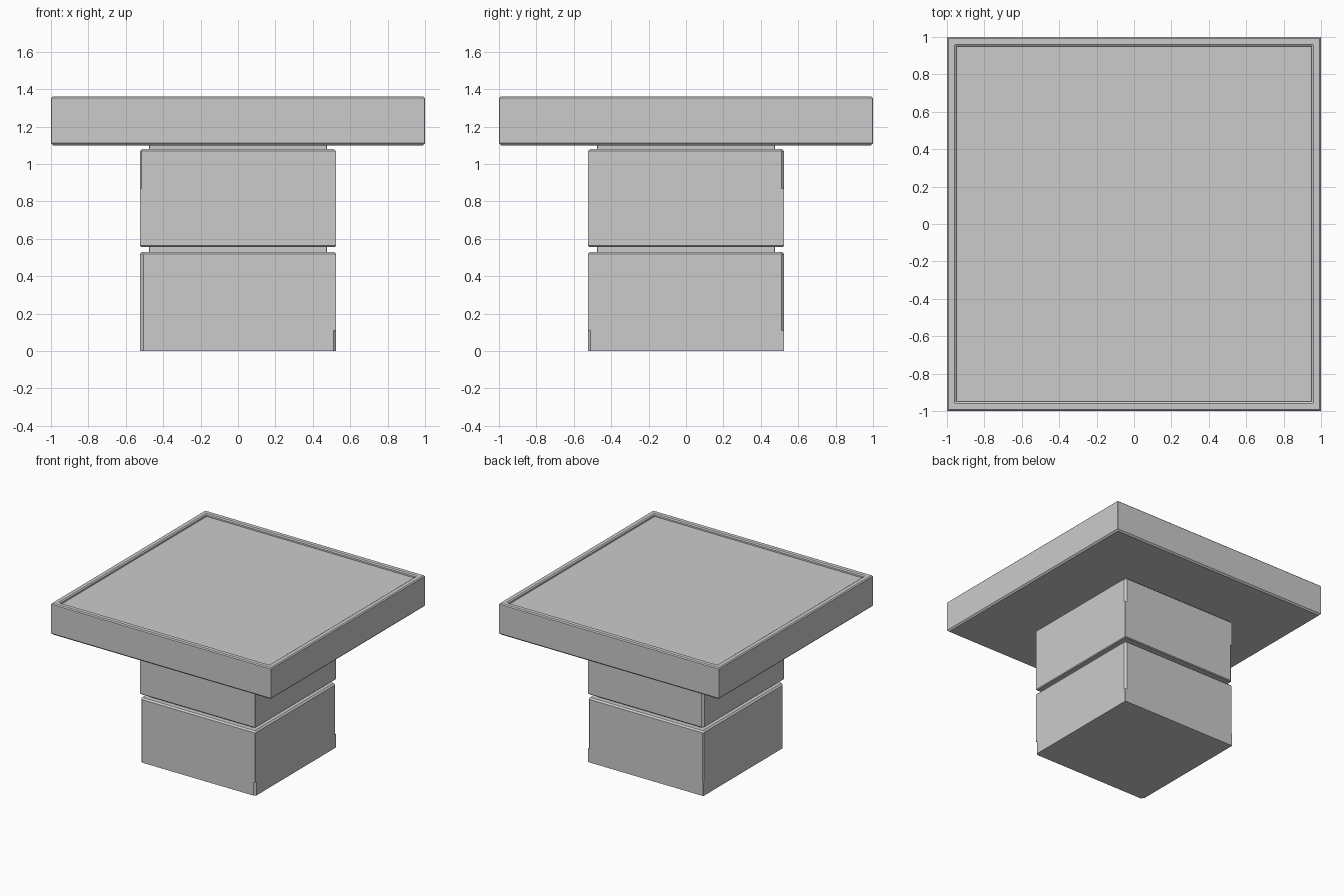
import bpy, bmesh

if "Cube" in bpy.data.objects:
    bpy.data.objects.remove(bpy.data.objects["Cube"])


def loft(name, sections):
    """Stack square sections (z, half_width, four corner chamfers) into a closed solid."""
    bm = bmesh.new()
    rings = []
    for z, h, chamfers in sections:
        ring = []
        corners = [(-1, -1), (1, -1), (1, 1), (-1, 1)]
        for i, ((sx, sy), c) in enumerate(zip(corners, chamfers)):
            c = max(c, 0.002)
            pair = [(sx * h, sy * (h - c)), (sx * (h - c), sy * h)]
            if i % 2:
                pair.reverse()
            ring += [bm.verts.new((x, y, z)) for x, y in pair]
        rings.append(ring)
    for low, high in zip(rings, rings[1:]):
        for i in range(8):
            j = (i + 1) % 8
            bm.faces.new((low[i], low[j], high[j], high[i]))
    bm.faces.new(rings[0][::-1])
    bm.faces.new(rings[-1])
    bmesh.ops.recalc_face_normals(bm, faces=bm.faces[:])
    mesh = bpy.data.meshes.new(name)
    bm.to_mesh(mesh)
    bm.free()
    obj = bpy.data.objects.new(name, mesh)
    bpy.context.collection.objects.link(obj)
    return obj


sharp = (0, 0, 0, 0)

# Lower pedestal block, with worn chamfers on its vertical edges
worn_low = (0.02, 0.015, 0, 0)
worn_high = (0.02, 0, 0.015, 0.006)
loft("lower_block", [
    (0.0, 0.525, worn_low), (0.11, 0.525, worn_low),
    (0.11, 0.525, worn_high), (0.518, 0.525, worn_high),
    (0.53, 0.513, worn_high)])

# Upper pedestal block
worn_low = (0, 0, 0, 0.015)
worn_high = (0.008, 0, 0.015, 0)
loft("upper_block", [
    (0.557, 0.519, worn_low), (0.563, 0.525, worn_low),
    (0.87, 0.525, worn_low), (0.87, 0.525, worn_high),
    (1.068, 0.525, worn_high), (1.08, 0.513, worn_high)])

# Recessed necks between the blocks and under the top
for name, z0, z1 in (("lower_neck", 0.525, 0.562), ("upper_neck", 1.075, 1.105)):
    loft(name, [(z0, 0.475, sharp), (z1, 0.475, sharp)])

# Table top with a raised rim around a shallow recess
loft("table_top", [(z, h, sharp) for z, h in (
    (1.10, 0.988), (1.112, 1.0), (1.352, 1.0), (1.36, 0.992),
    (1.36, 0.96), (1.353, 0.95), (1.34, 0.95))])
